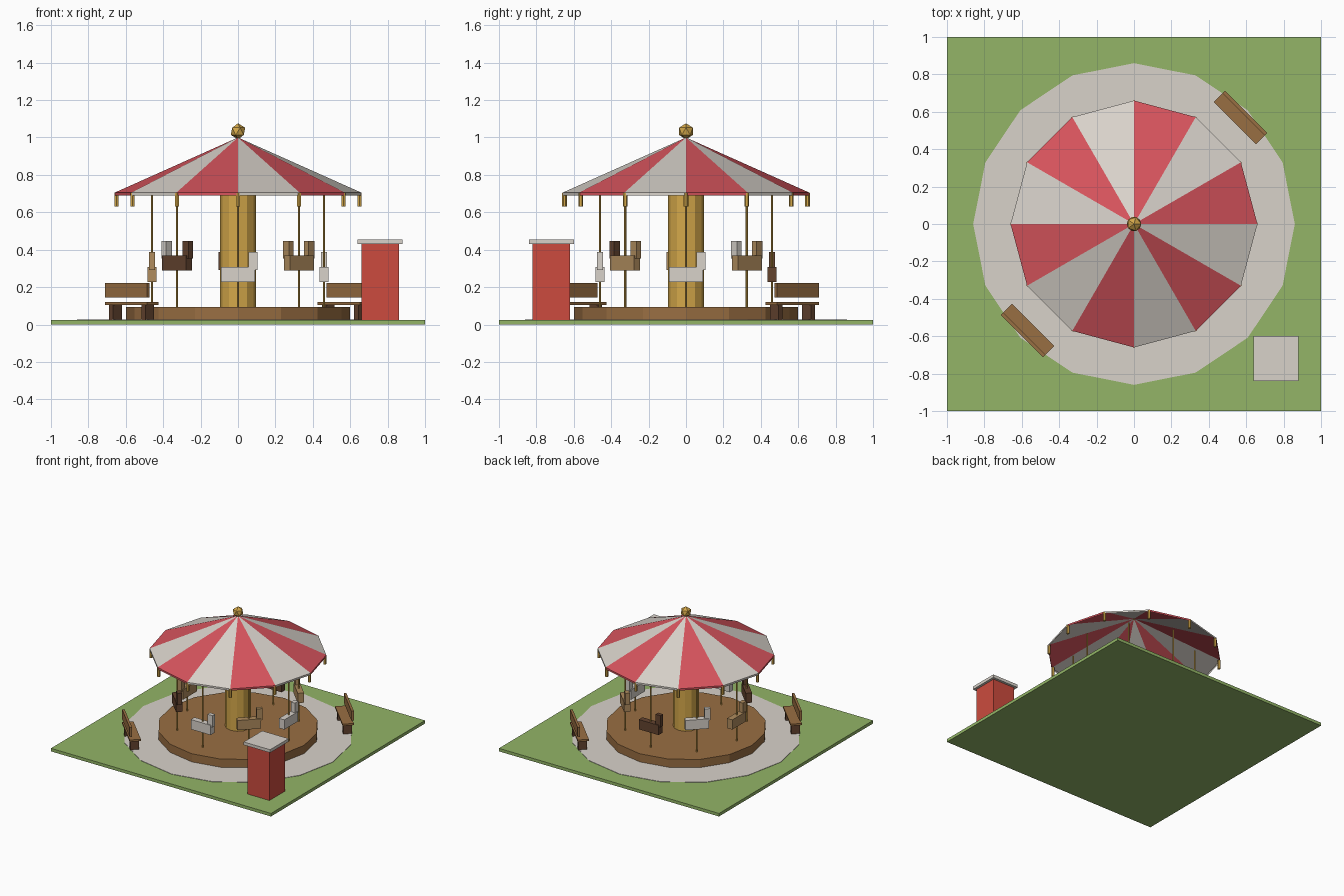
import bpy, bmesh, math
from mathutils import Matrix, Vector

if "Cube" in bpy.data.objects:
    bpy.data.objects.remove(bpy.data.objects["Cube"])


def material(name, r, g, b):
    m = bpy.data.materials.new(name)
    lin = [((c / 255 + 0.055) / 1.055) ** 2.4 for c in (r, g, b)]
    m.diffuse_color = (*lin, 1)
    m.use_nodes = True
    m.node_tree.nodes["Principled BSDF"].inputs["Base Color"].default_value = m.diffuse_color
    return m


GRASS = material("grass green", 147, 181, 103)
CREAM = material("cream", 216, 210, 202)
RED = material("canopy red", 215, 84, 93)
BOOTH = material("booth red", 204, 75, 62)
GOLD = material("gold", 212, 168, 74)
BROWN = material("wood brown", 153, 110, 66)
DARK = material("dark wood", 99, 67, 47)
TAN = material("tan", 176, 140, 94)


def finish(bm, name, *mats):
    me = bpy.data.meshes.new(name)
    bm.to_mesh(me)
    bm.free()
    for m in mats:
        me.materials.append(m)
    ob = bpy.data.objects.new(name, me)
    bpy.context.collection.objects.link(ob)
    return ob


def box(name, mat, center, size, frame=Matrix()):
    bm = bmesh.new()
    bmesh.ops.create_cube(bm, size=1)
    bm.transform(frame @ Matrix.Translation(center) @ Matrix.Diagonal((*size, 1)))
    return finish(bm, name, mat)


def prism(name, mat, sides, radius, z0, z1, x=0, y=0):
    bm = bmesh.new()
    bmesh.ops.create_cone(bm, cap_ends=True, segments=sides, radius1=radius,
                          radius2=radius, depth=z1 - z0)
    bm.transform(Matrix.Translation((x, y, (z0 + z1) / 2)))
    return finish(bm, name, mat)


def polar(radius, degrees, z=0):
    a = math.radians(degrees)
    return Vector((radius * math.cos(a), radius * math.sin(a), z))


def turn(degrees):
    return Matrix.Rotation(math.radians(degrees), 4, 'Z')


# Ground, paving, platform and centre column
box("lawn", GRASS, (0, 0, 0.0125), (2, 2, 0.025))
prism("paving", CREAM, 16, 0.86, 0.015, 0.028)
prism("platform", BROWN, 16, 0.6, 0.025, 0.095)
prism("centre_column", GOLD, 12, 0.097, 0.095, 0.69)

# Striped open canopy with a short hanging rim
bm = bmesh.new()
apex = bm.verts.new((0, 0, 1.0))
top = [bm.verts.new(polar(0.66, 30 * k, 0.705)) for k in range(12)]
low = [bm.verts.new(polar(0.66, 30 * k, 0.69)) for k in range(12)]
for k in range(12):
    n = (k + 1) % 12
    for face in (bm.faces.new((top[k], top[n], apex)),
                 bm.faces.new((low[k], low[n], top[n], top[k]))):
        face.material_index = k % 2
finish(bm, "canopy", RED, CREAM)

# Finial ball
bm = bmesh.new()
bmesh.ops.create_icosphere(bm, subdivisions=1, radius=0.043)
bm.transform(Matrix.Translation((0, 0, 1.033)))
finish(bm, "finial", GOLD)

# Lamps hanging at the canopy corners
for k in range(12):
    p = polar(0.65, 30 * k)
    prism("rim_lamp", GOLD, 6, 0.0125, 0.63, 0.702, p.x, p.y)

# Mounts on poles, alternating in height, heads facing anticlockwise
for i in range(8):
    mat = (CREAM, TAN, DARK)[i % 3]
    p = polar(0.46, 45 * i)
    prism("mount_pole", GOLD, 6, 0.006, 0.095, 0.70, p.x, p.y)
    lift = 0.06 * (i % 2)
    frame = Matrix.Translation((p.x, p.y, lift)) @ turn(45 * i + 90)
    box("mount_body", mat, (0, 0, 0.268), (0.18, 0.048, 0.08), frame)
    box("mount_head", mat, (0.08, 0, 0.34), (0.046, 0.034, 0.095), frame)

# Two benches facing the ride; local +y points outward
for a in (45, 225):
    frame = Matrix.Translation(polar(0.805, a)) @ turn(a - 90)
    box("bench_seat", BROWN, (0, 0, 0.113), (0.32, 0.085, 0.015), frame)
    box("bench_back", BROWN, (0, 0.033, 0.184), (0.32, 0.019, 0.078), frame)
    for s in (-1, 1):
        box("bench_leg", DARK, (0.122 * s, 0, 0.066), (0.032, 0.065, 0.082), frame)

# Ticket booth
box("booth", BOOTH, (0.76, -0.72, 0.2275), (0.2, 0.2, 0.405))
box("booth_roof", CREAM, (0.76, -0.72, 0.4425), (0.24, 0.24, 0.025))
